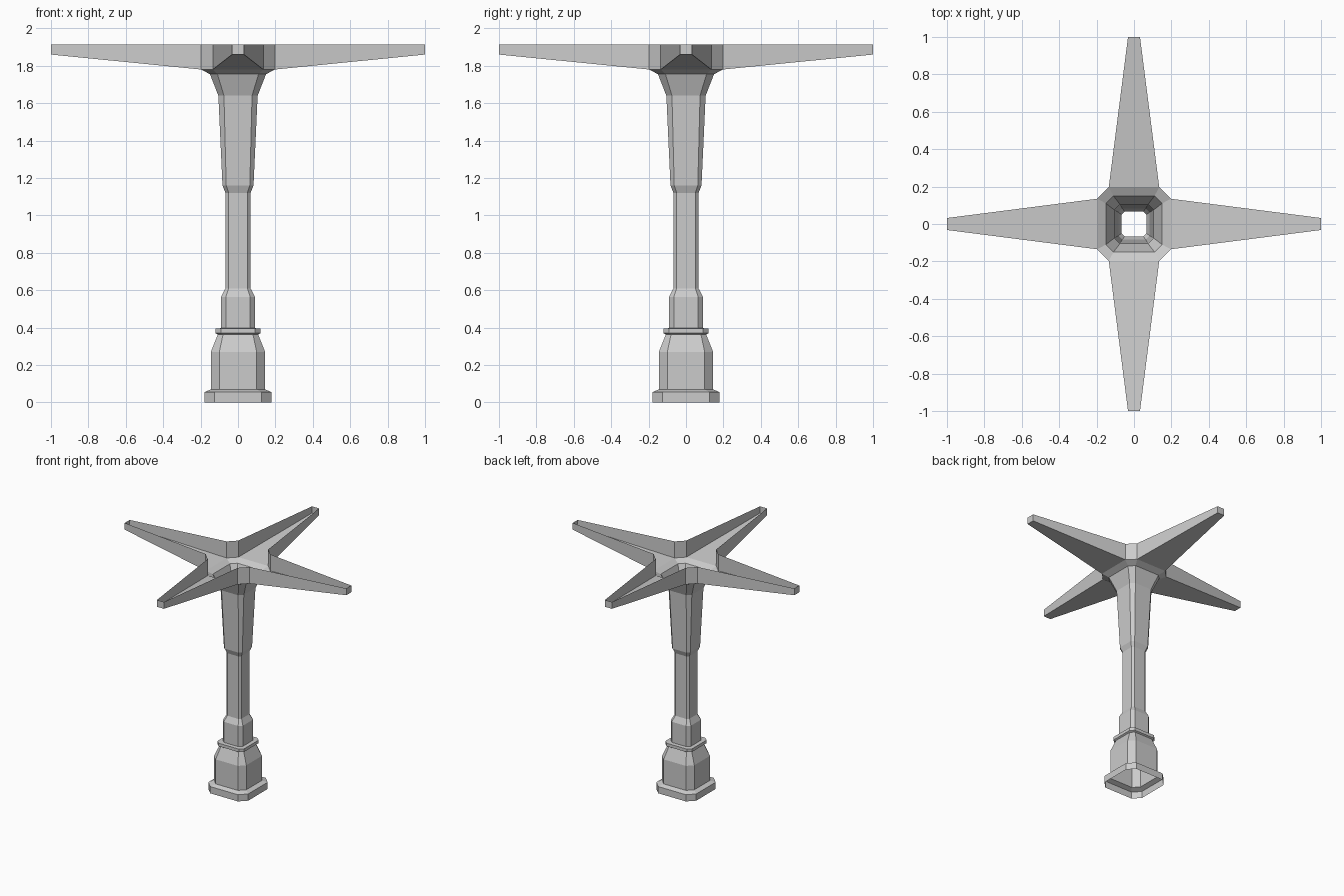
import bpy, bmesh
from math import pi
from mathutils import Matrix

if "Cube" in bpy.data.objects:
    bpy.data.objects.remove(bpy.data.objects["Cube"])


def finish(bm, name):
    bmesh.ops.remove_doubles(bm, verts=bm.verts, dist=1e-4)
    bmesh.ops.recalc_face_normals(bm, faces=bm.faces)
    me = bpy.data.meshes.new(name)
    bm.to_mesh(me)
    bm.free()
    bpy.context.collection.objects.link(bpy.data.objects.new(name, me))


def ring(bm, a, c, z):
    # chamfered square: half width a, half length c of the flat side
    pts = [(a, -c), (a, c), (c, a), (-c, a), (-a, c), (-a, -c), (-c, -a), (c, -a)]
    return [bm.verts.new((x, y, z)) for x, y in pts]


def loft(name, profile):
    # open hollow tube through the chamfered-square sections
    bm = bmesh.new()
    rings = [ring(bm, *p) for p in profile]
    for lo, hi in zip(rings, rings[1:]):
        for i in range(8):
            j = (i + 1) % 8
            bm.faces.new((lo[i], lo[j], hi[j], hi[i]))
    finish(bm, name)


# pedestal, collar and shaft: (half width, flat half length, z)
loft("column", [
    (0.18, 0.125, 0), (0.18, 0.125, 0.055), (0.145, 0.10, 0.07),
    (0.145, 0.10, 0.27), (0.108, 0.08, 0.363), (0.12, 0.092, 0.37),
    (0.12, 0.092, 0.395), (0.09, 0.065, 0.397), (0.09, 0.065, 0.565),
    (0.067, 0.05, 0.61), (0.067, 0.05, 1.12), (0.083, 0.063, 1.16),
    (0.105, 0.075, 1.64), (0.15, 0.11, 1.755), (0.197, 0.135, 1.78)])

# four tapered arms, open-topped channels joined by corner walls
TOP, R, C, TIP = 1.915, 0.197, 0.135, 0.032
bm = bmesh.new()
for k in range(4):
    rot = Matrix.Rotation(k * pi / 2, 3, 'Z')

    def face(*pts):
        bm.faces.new([bm.verts.new(rot @ Matrix.Identity(3) @ bm_vec) for bm_vec in
                      (Matrix.Translation(p).translation for p in pts)])

    face((R, -C, 1.78), (R, C, 1.78), (1, TIP, 1.86), (1, -TIP, 1.86))
    face((1, -TIP, 1.86), (1, TIP, 1.86), (1, TIP, TOP), (1, -TIP, TOP))
    for s in (-1, 1):
        face((R, s * C, 1.78), (1, s * TIP, 1.86), (1, s * TIP, TOP), (R, s * C, TOP))
    face((R, C, 1.78), (C, R, 1.78), (C, R, TOP), (R, C, TOP))
finish(bm, "cross_arms")
